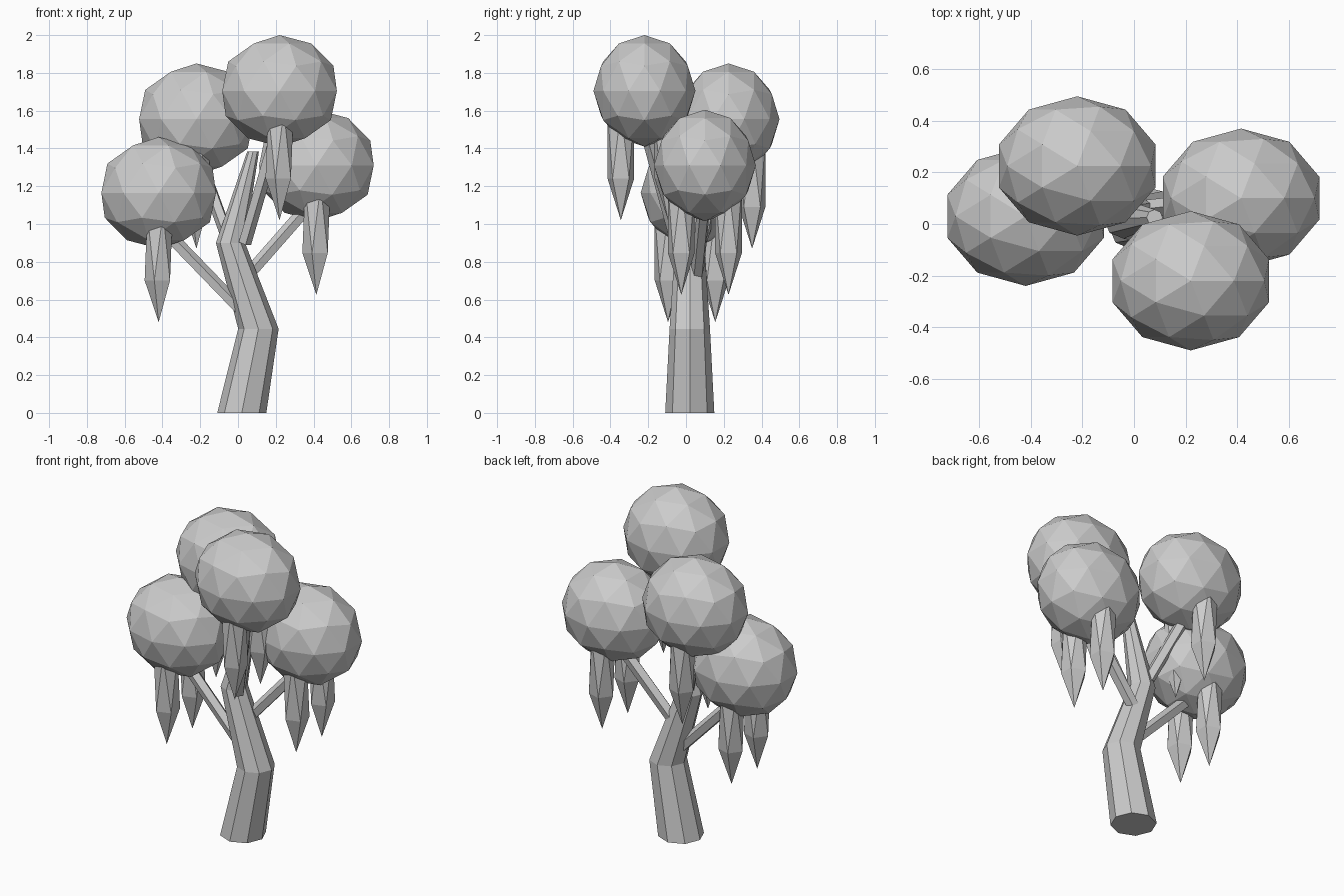
import bpy, bmesh, math
from mathutils import Vector, Matrix

cube = bpy.data.objects.get("Cube")
if cube:
    bpy.data.objects.remove(cube, do_unlink=True)

# One plain colour for the whole tree
grey = bpy.data.materials.new("plain_grey")
grey.use_nodes = True
colour = (0.6, 0.6, 0.6, 1)
grey.diffuse_color = colour
for node in grey.node_tree.nodes:
    if node.type == 'BSDF_PRINCIPLED':
        node.inputs["Base Color"].default_value = colour


def finish(name, bm):
    bmesh.ops.recalc_face_normals(bm, faces=bm.faces)
    mesh = bpy.data.meshes.new(name)
    bm.to_mesh(mesh)
    bm.free()
    mesh.materials.append(grey)
    obj = bpy.data.objects.new(name, mesh)
    bpy.context.collection.objects.link(obj)
    return obj


def faceted_ball(name, centre, radii, detail):
    """Low-poly icosphere stretched to three radii."""
    bm = bmesh.new()
    bmesh.ops.create_icosphere(bm, subdivisions=detail, radius=1)
    bmesh.ops.transform(bm, verts=bm.verts,
                        matrix=Matrix.Translation(centre) @ Matrix.Diagonal((*radii, 1)))
    return finish(name, bm)


def lofted_trunk(name, sections, sides):
    """Level rings of (x, y, z, radius) joined into a closed, bent trunk."""
    bm = bmesh.new()
    rings = []
    for x, y, z, r in sections:
        angles = [math.tau * i / sides for i in range(sides)]
        rings.append([bm.verts.new((x + r * math.cos(a), y + r * math.sin(a), z))
                      for a in angles])
    for low, high in zip(rings, rings[1:]):
        for i in range(sides):
            j = (i + 1) % sides
            bm.faces.new((low[i], low[j], high[j], high[i]))
    bm.faces.new(rings[0][::-1])
    bm.faces.new(rings[-1])
    return finish(name, bm)


def branch(name, start, end, radius):
    """Straight five-sided limb between two points."""
    start, end = Vector(start), Vector(end)
    axis = end - start
    bm = bmesh.new()
    bmesh.ops.create_cone(bm, cap_ends=True, segments=5, radius1=radius,
                          radius2=radius, depth=axis.length)
    turn = axis.to_track_quat('Z', 'Y').to_matrix().to_4x4()
    bmesh.ops.transform(bm, verts=bm.verts,
                        matrix=Matrix.Translation((start + end) / 2) @ turn)
    return finish(name, bm)


# Bent, tapering trunk
lofted_trunk("trunk", [(0.02, 0.02, 0, 0.13), (0.108, 0.02, 0.445, 0.107),
                       (-0.04, 0.02, 0.9, 0.077), (0.08, 0.025, 1.385, 0.031)], 8)

# Each foliage clump: centre, and where its branch leaves the trunk
clumps = {
    "front": ((0.22, -0.22, 1.705), (0.035, -0.045, 0.9)),
    "back": ((-0.22, 0.225, 1.555), (-0.05, 0.04, 0.92)),
    "right": ((-0.42, 0.03, 1.165), (0.02, 0.02, 0.54)),
    "left": ((0.415, 0.10, 1.31), (0.055, 0.06, 0.73)),
}
for side, (centre, root) in clumps.items():
    x, y, z = centre
    faceted_ball(side + "_foliage", centre, (0.319, 0.27, 0.295), 2)
    branch(side + "_branch", root, (x, y, z - 0.17), 0.036)
    # Pair of hanging fronds below the clump
    for label, dy in (("front", -0.125), ("back", 0.125)):
        faceted_ball(f"{side}_{label}_frond", (x, y + dy, z - 0.285),
                     (0.083, 0.083, 0.4), 1)
